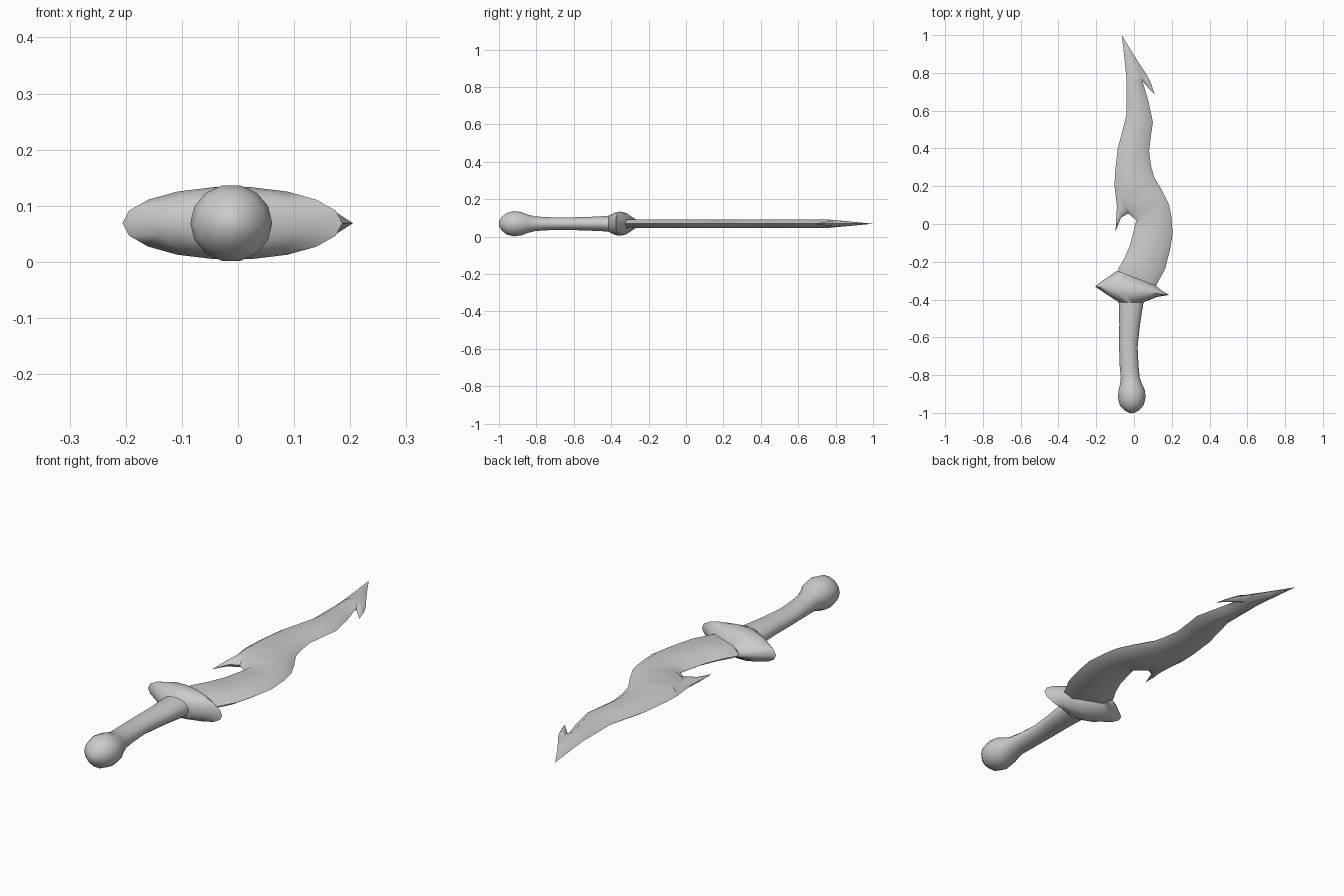
import bpy, bmesh, math
from mathutils import Vector

ZC = 0.069   # mid-plane height of the whole dagger


def loft(name, rings, angle):
    """Skin a list of equal-length rings, cap both ends, shade smooth."""
    bm = bmesh.new()
    vs = [[bm.verts.new(p) for p in ring] for ring in rings]
    n = len(vs[0])
    for a, b in zip(vs, vs[1:]):
        for i in range(n):
            j = (i + 1) % n
            bm.faces.new((a[i], a[j], b[j], b[i]))
    bm.faces.new(vs[0])
    bm.faces.new(vs[-1])
    bmesh.ops.remove_doubles(bm, verts=bm.verts, dist=0.0008)
    bmesh.ops.recalc_face_normals(bm, faces=bm.faces)
    me = bpy.data.meshes.new(name)
    bm.to_mesh(me)
    bm.free()
    ob = bpy.data.objects.new(name, me)
    bpy.context.collection.objects.link(ob)
    bpy.ops.object.select_all(action='DESELECT')
    ob.select_set(True)
    bpy.context.view_layer.objects.active = ob
    bpy.ops.object.shade_smooth_by_angle(angle=math.radians(angle))
    return ob


def ellipse(y, cx, rx, rz, tilt=0.0, n=14):
    """Ring around the y axis; tilt shears y along x."""
    pts = []
    for i in range(n):
        a = 2 * math.pi * i / n
        dx = rx * math.cos(a)
        pts.append((cx + dx, y + tilt * dx, ZC + rz * math.sin(a)))
    return pts


def blade_ring(lx, ly, rx, ry, t):
    """Flat section with sharp bevelled left and right edges."""
    l, r = Vector((lx, ly, ZC)), Vector((rx, ry, ZC))
    w = (r - l).length
    f = min(0.036, 0.33 * w) / max(w, 1e-6)
    a, b, up = l.lerp(r, f), l.lerp(r, 1 - f), Vector((0, 0, t))
    return [l, a + up, b + up, r, b - up, a - up]


# Pommel and grip
handle = [
    (-1.0, -0.012, 0.012, 0.012), (-0.988, -0.012, 0.036, 0.034),
    (-0.96, -0.012, 0.063, 0.059), (-0.92, -0.012, 0.073, 0.069),
    (-0.88, -0.012, 0.07, 0.064), (-0.845, -0.016, 0.057, 0.05),
    (-0.81, -0.02, 0.05, 0.041), (-0.75, -0.026, 0.05, 0.036),
    (-0.65, -0.03, 0.049, 0.034), (-0.53, -0.023, 0.055, 0.037),
    (-0.41, -0.015, 0.066, 0.043), (-0.37, -0.015, 0.06, 0.043),
]
loft("grip_and_pommel", [ellipse(*h) for h in handle], 60)

# Cross guard, slightly tilted
guard = [
    (-0.415, -0.015, 0.064, 0.043, 0.0), (-0.378, -0.014, 0.135, 0.061, -0.06),
    (-0.353, -0.01, 0.196, 0.065, -0.115), (-0.325, -0.003, 0.155, 0.058, -0.2),
    (-0.287, 0.012, 0.102, 0.026, -0.38),
]
loft("cross_guard", [ellipse(*g, n=18) for g in guard], 60)

# Wavy blade: left edge, right edge, half thickness
T = 0.023
blade = [
    (-0.06, -0.30, 0.10, -0.36, T), (-0.085, -0.24, 0.125, -0.31, T),
    (-0.05, -0.18, 0.164, -0.24, T), (-0.02, -0.11, 0.19, -0.14, T),
    (0.0, -0.03, 0.205, -0.055, T), (0.012, 0.02, 0.198, 0.04, T),
    (-0.03, 0.055, 0.185, 0.105, T), (-0.09, 0.09, 0.15, 0.175, T),
    (-0.103, 0.20, 0.106, 0.25, T), (-0.10, 0.28, 0.09, 0.31, T),
    (-0.085, 0.405, 0.08, 0.385, T), (-0.062, 0.49, 0.09, 0.47, T),
    (-0.04, 0.58, 0.10, 0.54, T), (-0.04, 0.68, 0.074, 0.66, T),
    (-0.04, 0.77, 0.045, 0.755, 0.022), (-0.043, 0.80, 0.07, 0.785, 0.019),
    (-0.053, 0.90, 0.002, 0.89, 0.010), (-0.065, 1.0, -0.0645, 1.0, 0.0),
]
loft("blade", [blade_ring(*s) for s in blade], 50)

# Backward-pointing barbs on each edge
lower = [
    (-0.102, 0.21, 0.03, 0.11, 0.021), (-0.09, 0.10, -0.028, 0.056, 0.020),
    (-0.094, 0.03, -0.068, 0.035, 0.010), (-0.098, -0.04, -0.0975, -0.04, 0.0),
]
upper = [
    (-0.01, 0.77, 0.045, 0.825, 0.015), (0.044, 0.757, 0.072, 0.782, 0.013),
    (0.072, 0.725, 0.09, 0.745, 0.008), (0.11, 0.685, 0.1105, 0.685, 0.0),
]
loft("lower_barb", [blade_ring(*s) for s in lower], 50)
loft("upper_barb", [blade_ring(*s) for s in upper], 50)
